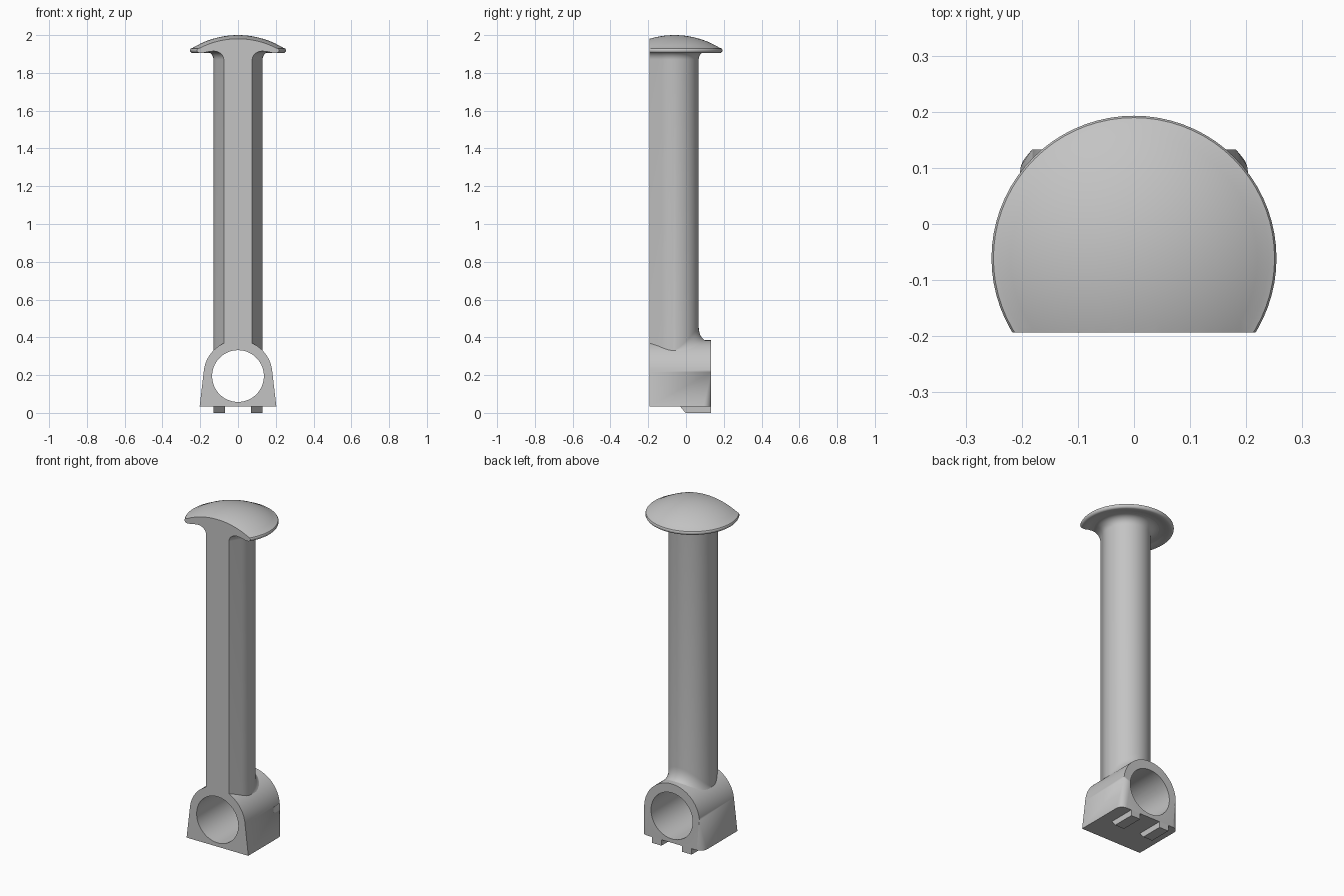
import bpy, bmesh
from math import sin, cos, pi, sqrt, radians
from mathutils import Vector, Matrix

if "Cube" in bpy.data.objects:
    bpy.data.objects.remove(bpy.data.objects["Cube"], do_unlink=True)

FRONT, BACK = -0.193, 0.133      # flat front plane and rear of the clamp
STEM_R = 0.13
STEM_Y = FRONT + STEM_R          # stem axis
BOSS_Z, BOSS_R = 0.203, 0.182    # rounded top of the clamp
HOLE_Z, HOLE_R = 0.195, 0.137

grey = bpy.data.materials.new("plain_grey")
grey.use_nodes = True
grey.diffuse_color = (0.55, 0.55, 0.55, 1)
grey.node_tree.nodes["Principled BSDF"].inputs["Base Color"].default_value = (0.55, 0.55, 0.55, 1)


def finish(bm, name):
    bmesh.ops.recalc_face_normals(bm, faces=bm.faces[:])
    mesh = bpy.data.meshes.new(name)
    bm.to_mesh(mesh)
    bm.free()
    mesh.materials.append(grey)
    ob = bpy.data.objects.new(name, mesh)
    bpy.context.collection.objects.link(ob)
    return ob


def activate(ob):
    bpy.ops.object.select_all(action='DESELECT')
    ob.select_set(True)
    bpy.context.view_layer.objects.active = ob


def smooth(ob):
    activate(ob)
    bpy.ops.object.shade_smooth_by_angle(angle=radians(28))


def loft(bm, rings, closed=False):
    """Skin a list of rings; cap both ends or join last to first."""
    loops = [[bm.verts.new(p) for p in ring] for ring in rings]
    pairs = list(zip(loops, loops[1:]))
    for a, b in pairs:
        for i in range(len(a)):
            j = (i + 1) % len(a)
            bm.faces.new((a[i], a[j], b[j], b[i]))
    bm.faces.new(loops[0])
    bm.faces.new(loops[-1])


def prism(bm, outline, y0, y1):
    """Extrude an x-z outline along y."""
    loft(bm, [[(x, y, z) for x, z in outline] for y in (y0, y1)])


# Clamp block: tapered sides, round top, rounded rear edge
arc = [radians(a) for a in range(4, 177, 4)]
outline = [(0.203, 0.035)]
outline += [(BOSS_R * cos(a), BOSS_Z + BOSS_R * sin(a)) for a in arc]
outline += [(-0.203, 0.035)]
bm = bmesh.new()
prism(bm, outline, FRONT, BACK)
rear = [e for e in bm.edges
        if all(v.co.y > BACK - 0.001 for v in e.verts)
        and any(v.co.z > 0.04 for v in e.verts)]
bmesh.ops.bevel(bm, geom=rear, offset=0.04, segments=6, profile=0.5, affect='EDGES')
block = finish(bm, "clamp_block")


# Stem: round back, flat front with two slanted tangent faces
def section(offset, z):
    """Stem outline; offset and z are functions of the angle and x."""
    angles = [radians(a) for a in range(-30, 211, 5)]
    d0 = offset(angles[0])
    corner = STEM_R * 0.577 + d0 / cos(pi / 6)
    points = [(corner, FRONT, z(angles[0], corner))]
    for a in angles:
        r = STEM_R + offset(a)
        points.append((r * cos(a), STEM_Y + r * sin(a), z(a, r * cos(a))))
    return points + [(-corner, FRONT, z(angles[-1], -corner))]


def boss_top(x):
    return BOSS_Z + sqrt(max(0, BOSS_R ** 2 - x * x)) - 0.003


def rear_amount(a):
    return max(0, sin(a))


rings = [section(lambda a: 0.045 * rear_amount(a), lambda a, x: 0.25)]
for i in range(9):               # fillet onto the clamp at the rear
    t = i / 8 * pi / 2
    rings.append(section(lambda a: 0.045 * rear_amount(a) * (1 - sin(t)),
                         lambda a, x: boss_top(x) + 0.075 * rear_amount(a) * (1 - cos(t))))
for i in range(9):               # fillet up into the cap
    t = i / 8 * pi / 2
    rings.append(section(lambda a: 0.045 * (1 - cos(t)),
                         lambda a, x: 1.87 + 0.045 * sin(t)))
rings.append(section(lambda a: 0.045, lambda a, x: 1.94))
bm = bmesh.new()
loft(bm, rings)
stem = finish(bm, "stem")

# Bore through the clamp
bm = bmesh.new()
bmesh.ops.create_cone(bm, cap_ends=True, segments=72, radius1=HOLE_R, radius2=HOLE_R, depth=1,
                      matrix=Matrix.Translation((0, 0, HOLE_Z)) @ Matrix.Rotation(pi / 2, 4, 'X'))
cutter = finish(bm, "bore_cutter")
cutter.hide_render = True
for ob in (block, stem):
    mod = ob.modifiers.new("bore", 'BOOLEAN')
    mod.operation = 'DIFFERENCE'
    mod.solver = 'EXACT'
    mod.object = cutter
    activate(ob)
    bpy.ops.object.modifier_apply(modifier=mod.name)
    smooth(ob)
bpy.data.objects.remove(cutter, do_unlink=True)

# Domed cap: turned profile, cut flat at the front
CAP_R, DOME_R = 0.254, 0.46
profile = [(r, 2 - DOME_R + sqrt(DOME_R ** 2 - r * r))
           for r in [0.24 * i / 12 for i in range(13)]]
for i in range(1, 9):            # rounded rim
    t = radians(60 - i * 150 / 8)
    profile.append((CAP_R - 0.014 + 0.014 * cos(t), 1.919 + 0.014 * sin(t)))
profile += [(0.225, 1.906), (0.205, 1.912), (0.185, 1.915), (0, 1.915)]
bm = bmesh.new()
verts = [bm.verts.new((r, 0, z)) for r, z in profile]
edges = [bm.edges.new(pair) for pair in zip(verts, verts[1:])]
bmesh.ops.spin(bm, geom=verts + edges, cent=(0, 0, 0), axis=(0, 0, 1), angle=2 * pi, steps=72)
bmesh.ops.remove_doubles(bm, verts=bm.verts[:], dist=0.0002)
bmesh.ops.translate(bm, verts=bm.verts[:], vec=(0, STEM_Y + 0.002, 0))
cut = bmesh.ops.bisect_plane(bm, geom=bm.verts[:] + bm.edges[:] + bm.faces[:],
                             plane_co=Vector((0, FRONT, 0)), plane_no=Vector((0, -1, 0)),
                             clear_outer=True)
rim = [e for e in cut["geom_cut"] if isinstance(e, bmesh.types.BMEdge)]
bmesh.ops.contextual_create(bm, geom=rim)
smooth(finish(bm, "cap"))

# Two locating feet with slanted front ends
for side, name in ((1, "left_foot"), (-1, "right_foot")):
    shape = [(-0.03, 0.04), (-0.03, 0.033), (-0.003, 0), (BACK, 0), (BACK, 0.04)]
    bm = bmesh.new()
    loft(bm, [[(side * x, y, z) for y, z in shape] for x in (0.068, 0.13)])
    finish(bm, name)
